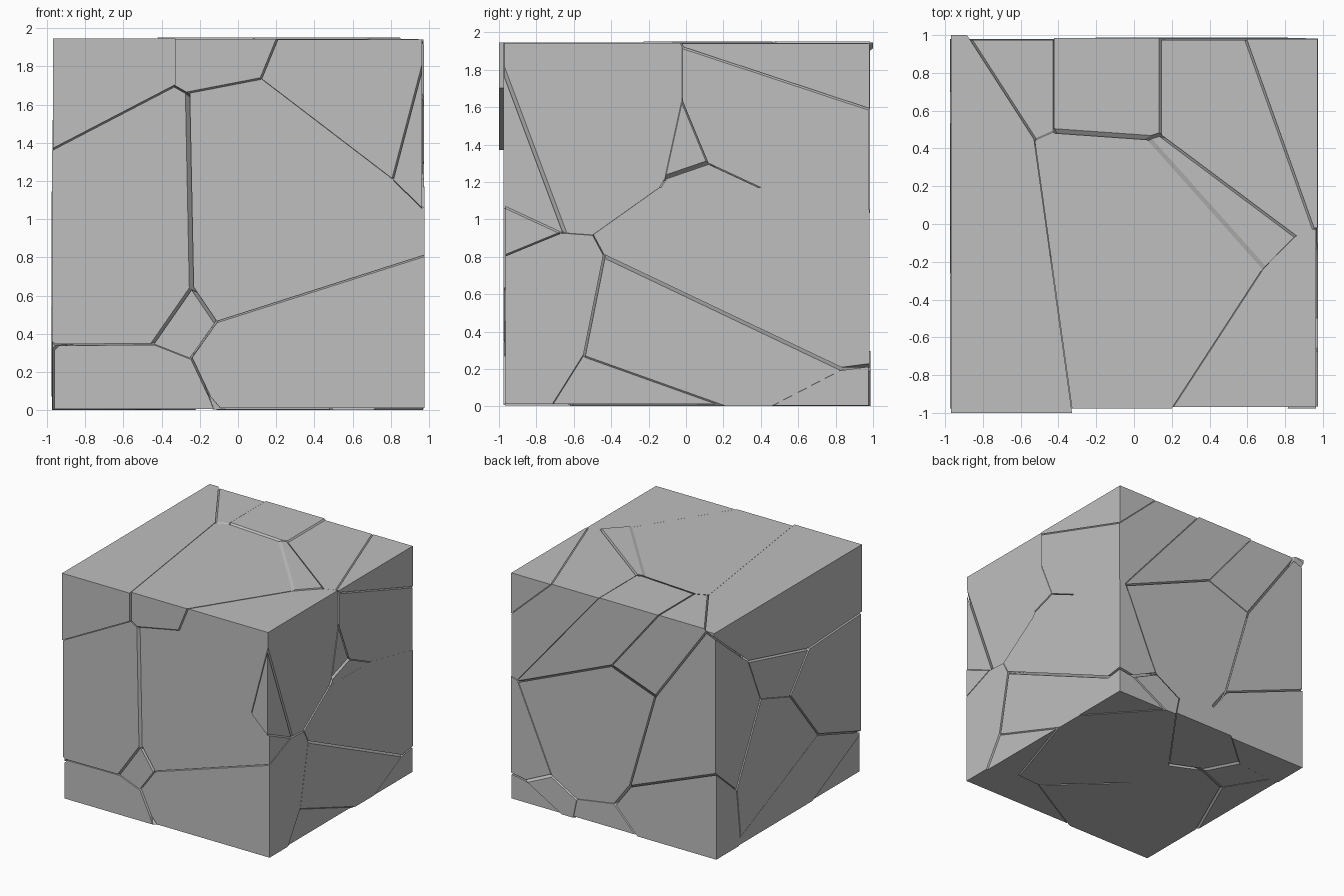
import bpy, bmesh, random
from mathutils import Vector

if "Cube" in bpy.data.objects:
    bpy.data.objects.remove(bpy.data.objects["Cube"])

random.seed(4)
GAP = 0.004      # half width of each crack
JITTER = 0.008   # how far shards have slipped

stone = bpy.data.materials.new("grey stone")
stone.diffuse_color = (0.52, 0.52, 0.52, 1)
stone.use_nodes = True
stone.node_tree.nodes["Principled BSDF"].inputs["Base Color"].default_value = stone.diffuse_color

# Each shard owns the space where its linear field (x, y, z slope + constant)
# is larger than every other shard's, which splits the block like shattered stone.
SHARDS = {
    "top_middle": (0, 0, 0, 0),
    "top_left": (-1.08, -.15, 0, -.50),
    "front_left": (-.56, -.20, -1, 1.32),
    "front_right": (.19, -.853, -.985, .86),
    "top_right_front": (.718, -.467, -.294, -.031),
    "front_right_sliver": (.832, -.547, -.324, -.165),
    "lower_right_front": (.413, -.566, -1.685, 1.485),
    "top_right_back": (.361, .425, -.294, .33),
    "top_back": (.03, .425, -.576, .923),
    "top_back_left": (-.187, .425, -.752, 1.172),
    "top_right_corner": (.655, .53, .024, -.564),
    "right_upper_splinter": (.13, .116, -.422, .757),
    "right_lower_splinter": (.30, .222, -.731, .982),
    "right_back": (.626, .222, -1.264, 1.29),
    "back_middle": (-.121, .60, -.934, 1.254),
    "back_left": (-.662, .736, -1.09, 1.10),
    "left_wedge": (-.75, .048, -.794, .93),
    "left_middle": (-.70, .23, -1.344, 1.545),
    "front_chip": (-.20, -.60, -1.25, 1.18),
    "bottom_left_front": (-.55, -.15, -2.14, 1.77),
    "bottom_middle": (.213, -.21, -1.857, 1.81),
    "bottom_left": (-1.0, .05, -1.74, 1.40),
    "bottom_right": (.38, -.029, -1.792, 1.841),
    "bottom_right_chip": (.59, -.096, -1.98, 1.652),
    "bottom_right_corner": (.85, .40, -2.62, 1.195),
    "bottom_back_left": (-.80, 1.04, -1.44, .927),
    "bottom_back": (-.28, .45, -1.93, 1.62),
}


def block(lo, hi):
    """Solid box between two corners."""
    bm = bmesh.new()
    bmesh.ops.create_cube(bm, size=1)
    for v in bm.verts:
        v.co = [(a + b) / 2 + c * (b - a) for a, b, c in zip(lo, hi, v.co)]
    return bm


def cut(bm, point, normal):
    """Remove everything past the plane and close the cut."""
    res = bmesh.ops.bisect_plane(
        bm, geom=bm.verts[:] + bm.edges[:] + bm.faces[:], dist=1e-6,
        plane_co=point, plane_no=normal, clear_outer=True)
    edges = [e for e in res["geom_cut"]
             if isinstance(e, bmesh.types.BMEdge) and e.is_valid and e.is_boundary]
    if edges:
        bmesh.ops.edgeloop_fill(bm, edges=edges)


for name, (ax, ay, az, k) in SHARDS.items():
    # The top left shard sticks out at the front and back
    loose = name != "top_left"
    ylo, yhi = (-.97, .98) if loose else (-1, 1)
    bm = block((-.968, ylo, .008), (.968, yhi, 1.945))
    slope = Vector((ax, ay, az))
    for other, (bx, by, bz, c) in SHARDS.items():
        if other == name or not bm.faces:
            continue
        n = Vector((bx, by, bz)) - slope
        cut(bm, n * ((k - c) / n.length_squared) - n.normalized() * GAP, n.normalized())
    if loose:
        slip = Vector([random.uniform(-JITTER, JITTER) for _ in range(3)])
        bmesh.ops.translate(bm, vec=slip, verts=bm.verts[:])
    if not bm.faces:
        bm.free()
        continue
    bmesh.ops.recalc_face_normals(bm, faces=bm.faces[:])
    mesh = bpy.data.meshes.new(name)
    bm.to_mesh(mesh)
    bm.free()
    mesh.materials.append(stone)
    bpy.context.collection.objects.link(bpy.data.objects.new(name + "_shard", mesh))
